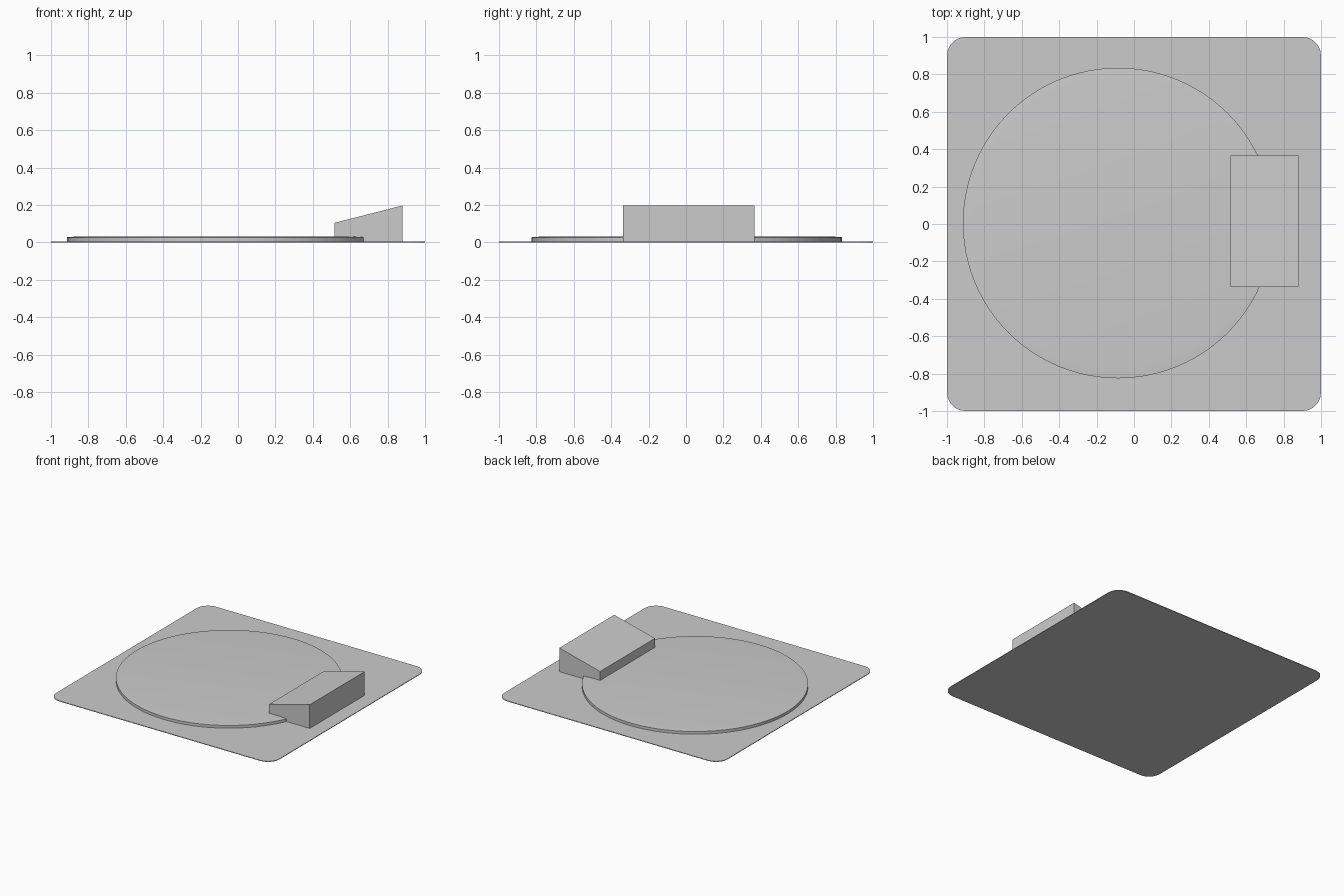
import bpy, bmesh
from math import pi, cos, sin

if "Cube" in bpy.data.objects:
    bpy.data.objects.remove(bpy.data.objects["Cube"])


def make_object(name, bm):
    bmesh.ops.recalc_face_normals(bm, faces=bm.faces)
    mesh = bpy.data.meshes.new(name)
    bm.to_mesh(mesh)
    bm.free()
    obj = bpy.data.objects.new(name, mesh)
    bpy.context.collection.objects.link(obj)
    return obj


def loft(name, rings):
    """Join closed rings of points in order and cap both ends."""
    bm = bmesh.new()
    loops = [[bm.verts.new(p) for p in ring] for ring in rings]
    n = len(loops[0])
    for a, b in zip(loops, loops[1:]):
        for i in range(n):
            j = (i + 1) % n
            bm.faces.new((a[i], a[j], b[j], b[i]))
    bm.faces.new(loops[0][::-1])
    bm.faces.new(loops[-1])
    return make_object(name, bm)


def circle(cx, cy, r, z, n=96):
    return [(cx + r * cos(2 * pi * i / n), cy + r * sin(2 * pi * i / n), z) for i in range(n)]


def rounded_square(half, r, z, steps=5):
    pts = []
    for k, (sx, sy) in enumerate([(1, 1), (-1, 1), (-1, -1), (1, -1)]):
        for i in range(steps + 1):
            a = pi / 2 * (k + i / steps)
            pts.append((sx * (half - r) + r * cos(a), sy * (half - r) + r * sin(a), z))
    return pts


# Thin rounded base sheet
loft("base_sheet", [rounded_square(1, 0.1, z) for z in (0, 0.005)])

# Low disc with a very slightly sloped rim
cx, cy = -0.085, 0.005
disc = loft("round_disc", [circle(cx, cy, r, z) for r, z in
                           ((0.83, 0.004), (0.83, 0.027), (0.78, 0.031))])

# Sloped block overlapping the disc edge
profile = [(0.515, 0.004), (0.88, 0.004), (0.88, 0.197), (0.515, 0.104)]
loft("wedge_block", [[(x, y, z) for x, z in profile] for y in (-0.338, 0.365)])

# Smooth disc wall, keeping crisp edges
bpy.ops.object.select_all(action='DESELECT')
disc.select_set(True)
bpy.context.view_layer.objects.active = disc
bpy.ops.object.shade_smooth_by_angle(angle=0.5)
